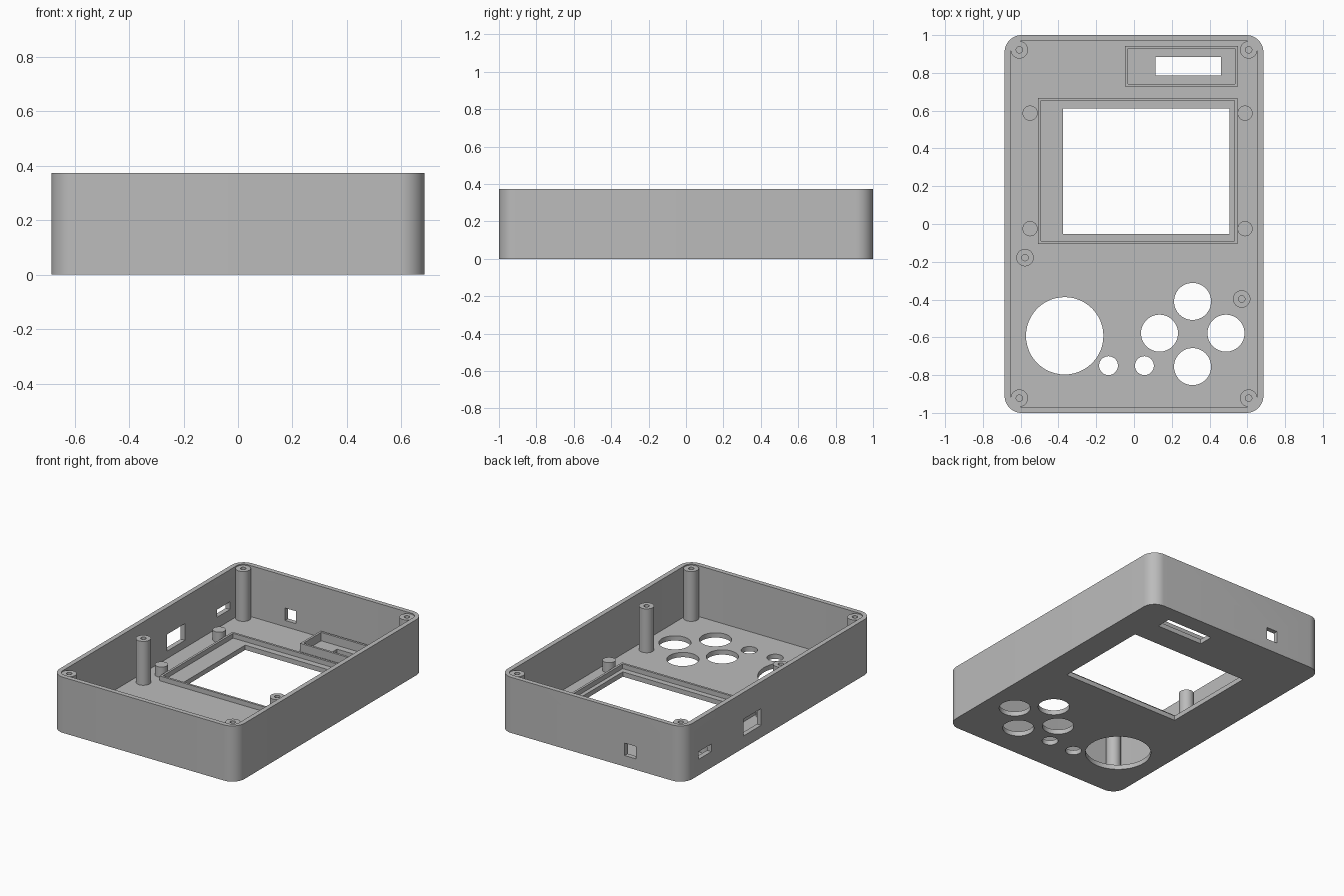
import bpy, bmesh, math

cube = bpy.data.objects.get("Cube")
if cube:
    bpy.data.objects.remove(cube, do_unlink=True)

HX, HY, HEIGHT = 0.685, 1.0, 0.373      # outer half sizes and height
FLOOR = 0.032                           # floor thickness
SINK = 0.006                            # overlap of parts into the floor

grey = bpy.data.materials.new("light_grey")
grey.use_nodes = True
COLOUR = (0.5, 0.5, 0.5, 1)
grey.diffuse_color = COLOUR
grey.node_tree.nodes["Principled BSDF"].inputs["Base Color"].default_value = COLOUR


def outline(cx, cy, hx, hy, r, steps=12):
    """Rectangle with rounded corners; a circle when hx = hy = r."""
    if r == 0:
        return [(cx + hx, cy + hy), (cx - hx, cy + hy), (cx - hx, cy - hy), (cx + hx, cy - hy)]
    pts = []
    for quarter, (sx, sy) in enumerate([(1, 1), (-1, 1), (-1, -1), (1, -1)]):
        for i in range(steps + 1):
            a = (quarter + i / steps) * math.pi / 2
            pts.append((cx + sx * (hx - r) + r * math.cos(a),
                        cy + sy * (hy - r) + r * math.sin(a)))
    return pts


def add_prism(bm, pts, z0, z1):
    verts = [bm.verts.new((x, y, z0)) for x, y in pts]
    face = bm.faces.new(verts)
    new = bmesh.ops.extrude_face_region(bm, geom=[face])["geom"]
    bmesh.ops.translate(bm, vec=(0, 0, z1 - z0),
                        verts=[g for g in new if isinstance(g, bmesh.types.BMVert)])


def make(name, prisms):
    """One object from a list of (outline, bottom, top)."""
    bm = bmesh.new()
    for pts, z0, z1 in prisms:
        add_prism(bm, pts, z0, z1)
    bmesh.ops.remove_doubles(bm, verts=bm.verts, dist=1e-5)
    bmesh.ops.recalc_face_normals(bm, faces=bm.faces)
    mesh = bpy.data.meshes.new(name)
    bm.to_mesh(mesh)
    bm.free()
    mesh.materials.append(grey)
    obj = bpy.data.objects.new(name, mesh)
    bpy.context.collection.objects.link(obj)
    return obj


def select(obj):
    bpy.ops.object.select_all(action='DESELECT')
    obj.select_set(True)
    bpy.context.view_layer.objects.active = obj


def cut(obj, prisms):
    cutter = make("cutter", prisms)
    cutter.hide_render = True
    mod = obj.modifiers.new("cut", 'BOOLEAN')
    mod.operation, mod.solver, mod.object = 'DIFFERENCE', 'EXACT', cutter
    select(obj)
    bpy.ops.object.modifier_apply(modifier=mod.name)
    bpy.data.objects.remove(cutter, do_unlink=True)


def smooth(obj):
    select(obj)
    bpy.ops.object.shade_smooth_by_angle(angle=math.radians(30))


def circle(x, y, r):
    return outline(x, y, r, r, r)


def rect(x0, x1, y0, y1):
    return outline((x0 + x1) / 2, (y0 + y1) / 2, (x1 - x0) / 2, (y1 - y0) / 2, 0)


# Open case: rounded tray
case = make("case", [(outline(0, 0, HX, HY, 0.09), 0, HEIGHT)])
cut(case, [(outline(0, 0, 0.653, 0.968, 0.046), FLOOR, HEIGHT + 0.1)])

# Floor openings: screen, slot, stick, four buttons, two small buttons
openings = [rect(-0.375, 0.505, -0.052, 0.612), rect(0.115, 0.46, 0.785, 0.885),
            circle(-0.367, -0.592, 0.205)]
openings += [circle(x, y, 0.098) for x, y in
             [(0.31, -0.41), (0.31, -0.755), (0.135, -0.578), (0.487, -0.578)]]
openings += [circle(x, -0.75, 0.05) for x in (-0.135, 0.055)]
cuts = [(pts, -0.1, 0.06) for pts in openings]

# Wall openings: two on the right side, one at the back
cuts += [(rect(-0.8, -0.6, 0.183, 0.37), 0.082, 0.194),
         (rect(-0.8, -0.6, 0.71, 0.847), 0.107, 0.158),
         (rect(-0.328, -0.246, 0.93, 1.1), 0.074, 0.157)]
cut(case, cuts)
smooth(case)


# Raised rims around the screen and the slot
def rim(name, x0, x1, y0, y1, top, t=0.015):
    obj = make(name, [(rect(x0, x1, y0, y1), FLOOR - SINK, top)])
    cut(obj, [(rect(x0 + t, x1 - t, y0 + t, y1 - t), 0, top + 0.1)])
    smooth(obj)


rim("screen_rim", -0.508, 0.547, -0.105, 0.668, 0.064)
rim("slot_rim", -0.048, 0.55, 0.727, 0.943, 0.088)


# Screw posts with blind holes
def post(name, x, y, top):
    obj = make(name, [(circle(x, y, 0.046), FLOOR - SINK, top)])
    cut(obj, [(circle(x, y, 0.017), top - 0.2, top + 0.1)])
    smooth(obj)


for sx, side in ((1, "left"), (-1, "right")):
    for sy, end in ((1, "back"), (-1, "front")):
        post(f"corner_post_{end}_{side}", sx * 0.607, sy * 0.922, HEIGHT - 0.007)
post("board_post_right", -0.577, -0.178, 0.326)
post("board_post_left", 0.57, -0.397, 0.326)

# Short pegs beside the screen
for x, side in ((-0.55, "right"), (0.588, "left")):
    for y, end in ((0.587, "back"), (-0.025, "front")):
        smooth(make(f"screen_peg_{end}_{side}", [(circle(x, y, 0.04), FLOOR - SINK, 0.1)]))
